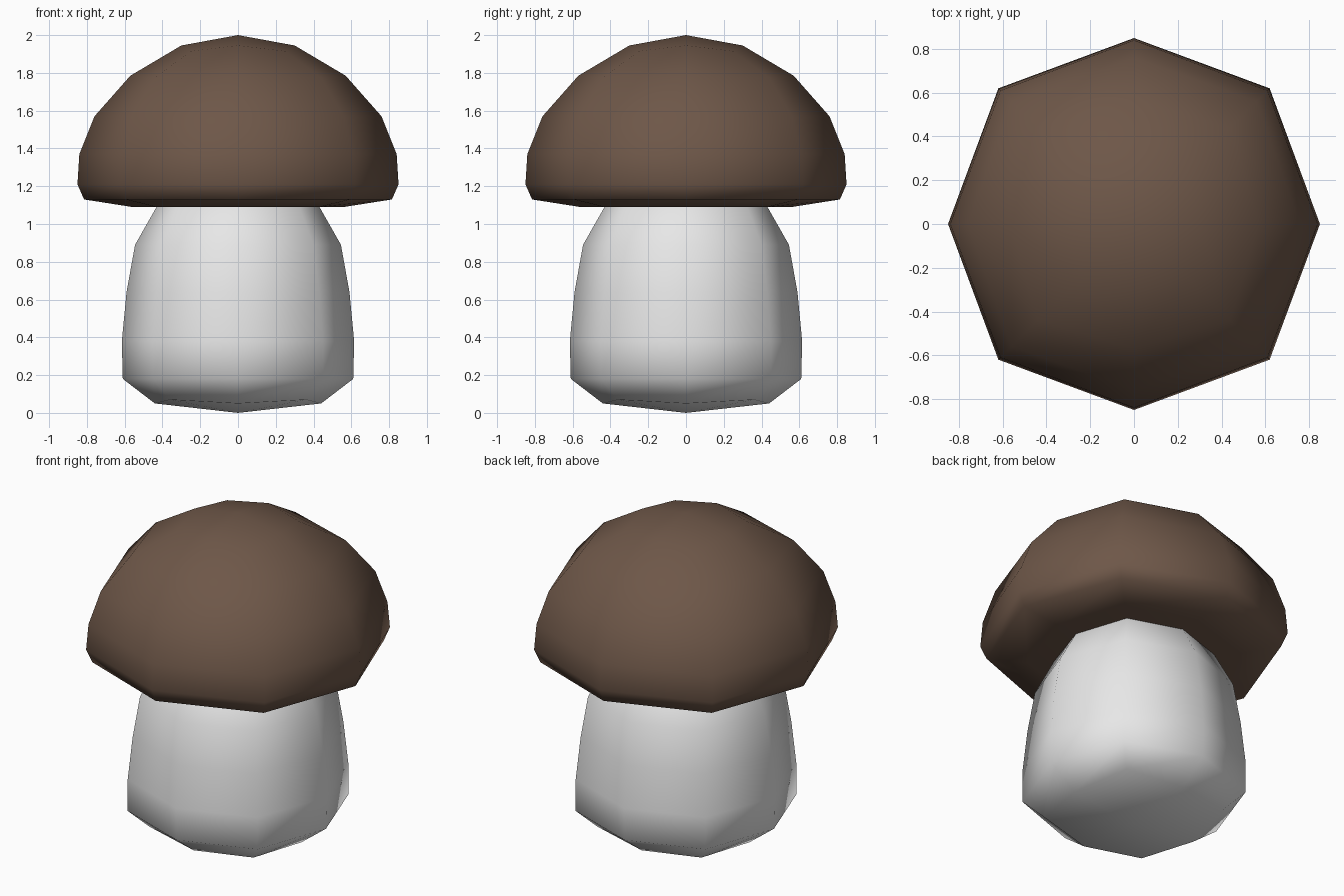
import bpy, bmesh, math

if "Cube" in bpy.data.objects:
    bpy.data.objects.remove(bpy.data.objects["Cube"])


def material(name, rgb):
    m = bpy.data.materials.new(name)
    m.diffuse_color = (*rgb, 1)
    m.use_nodes = True
    m.node_tree.nodes["Principled BSDF"].inputs["Base Color"].default_value = m.diffuse_color
    return m


def rounded_solid(name, bottom, rings, top, mat):
    """Eight-sided solid with quad poles.
    Each ring: (axis radius, axis height, diagonal x=y offset, diagonal height)."""
    bm = bmesh.new()
    loops = []
    for r, z, d, dz in rings:
        loop = []
        for i in range(8):
            a = i * math.pi / 4
            rad, h = (r, z) if i % 2 == 0 else (d * math.sqrt(2), dz)
            loop.append(bm.verts.new((rad * math.cos(a), rad * math.sin(a), h)))
        loops.append(loop)
    for lo, hi in zip(loops, loops[1:]):
        for i in range(8):
            j = (i + 1) % 8
            bm.faces.new((lo[i], lo[j], hi[j], hi[i]))
    # close both ends with four quads around a pole
    for loop, z in ((loops[0], bottom), (loops[-1], top)):
        c = bm.verts.new((0, 0, z))
        for i in range(0, 8, 2):
            bm.faces.new((c, loop[i], loop[i + 1], loop[(i + 2) % 8]))
    bmesh.ops.recalc_face_normals(bm, faces=bm.faces)
    for f in bm.faces:
        f.smooth = True
    me = bpy.data.meshes.new(name)
    bm.to_mesh(me)
    bm.free()
    me.materials.append(mat)
    ob = bpy.data.objects.new(name, me)
    bpy.context.collection.objects.link(ob)
    return ob


# stem, its top hidden inside the cap
rounded_solid("stem", 0.0, [
    (0.44, 0.05, 0.36, 0.07),
    (0.61, 0.18, 0.45, 0.18),
    (0.615, 0.38, 0.45, 0.38),
    (0.59, 0.64, 0.43, 0.64),
    (0.545, 0.89, 0.40, 0.89),
    (0.42, 1.11, 0.32, 1.10),
    (0.27, 1.22, 0.22, 1.20),
], 1.26, material("white", (0.8, 0.8, 0.8)))

# cap
rounded_solid("cap", 1.09, [
    (0.56, 1.09, 0.43, 1.09),
    (0.815, 1.13, 0.595, 1.13),
    (0.85, 1.21, 0.62, 1.21),
    (0.84, 1.37, 0.61, 1.37),
    (0.76, 1.57, 0.56, 1.57),
    (0.57, 1.785, 0.44, 1.775),
    (0.30, 1.945, 0.25, 1.915),
], 2.0, material("brown", (0.155, 0.095, 0.065)))
